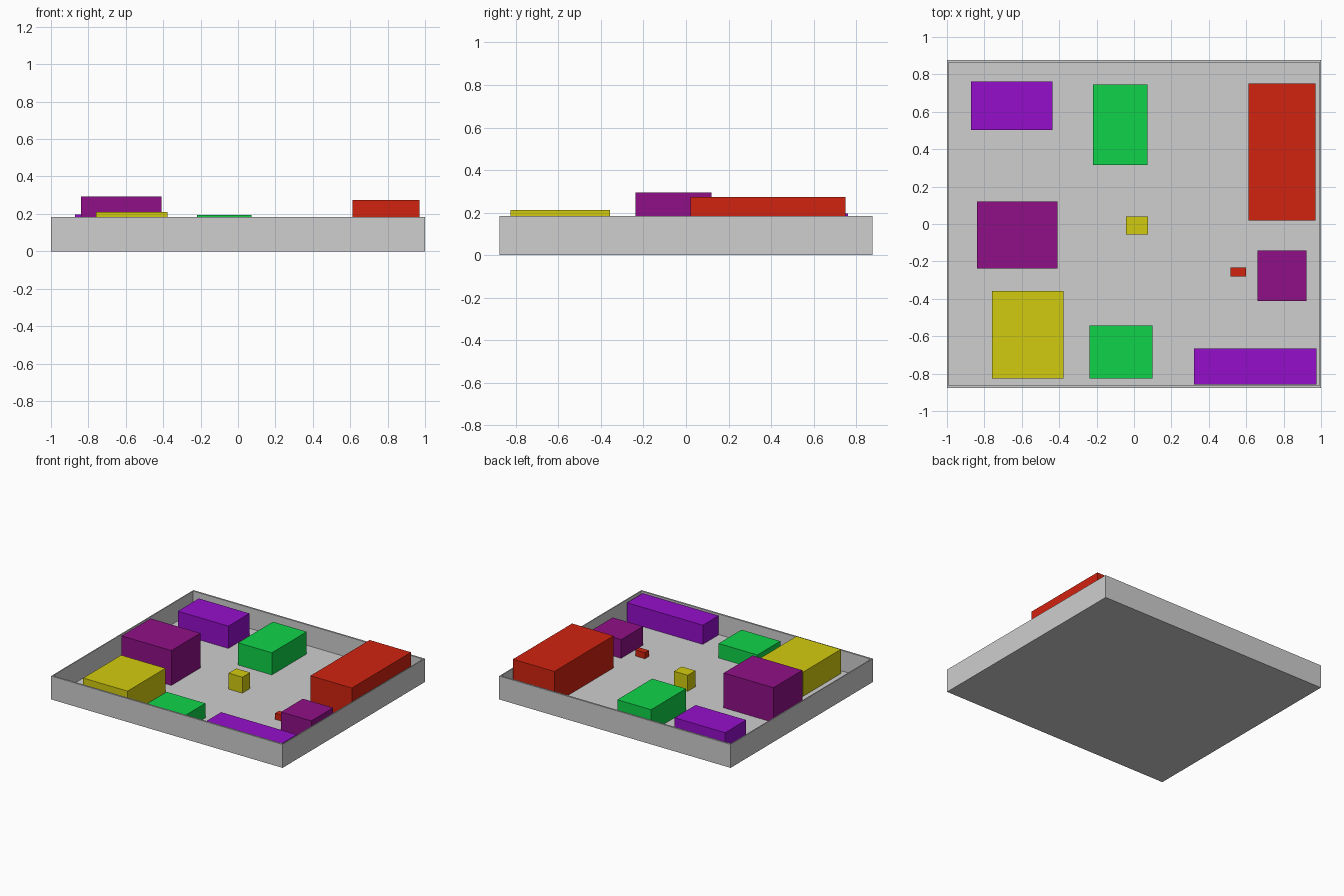
import bpy

if "Cube" in bpy.data.objects:
    bpy.data.objects.remove(bpy.data.objects["Cube"])


def material(name, rgb):
    m = bpy.data.materials.new(name)
    m.diffuse_color = (*rgb, 1.0)
    m.use_nodes = True
    m.node_tree.nodes["Principled BSDF"].inputs["Base Color"].default_value = m.diffuse_color
    return m


MATS = {
    "grey": material("light grey", (0.62, 0.62, 0.62)),
    "red": material("red", (0.64, 0.017, 0.005)),
    "green": material("green", (0.005, 0.65, 0.068)),
    "yellow": material("yellow", (0.65, 0.60, 0.005)),
    "magenta": material("magenta purple", (0.275, 0.005, 0.24)),
    "violet": material("violet", (0.30, 0.0045, 0.60)),
}


def box(name, x0, x1, y0, y1, z0, z1, colour):
    bpy.ops.mesh.primitive_cube_add(size=1)
    ob = bpy.context.object
    ob.name = name
    for v in ob.data.vertices:
        v.co = (x1 if v.co.x > 0 else x0,
                y1 if v.co.y > 0 else y0,
                z1 if v.co.z > 0 else z0)
    ob.data.materials.append(MATS[colour])
    return ob


# Open tray: floor and four thin walls
HX, HY, TOP, FLOOR = 1.0, 0.878, 0.183, 0.022
TX, TY = 0.008, 0.014
box("tray_floor", -HX + TX, HX - TX, -HY + TY, HY - TY, 0, FLOOR, "grey")
for side, label in ((-1, "left"), (1, "right")):
    a, b = sorted((side * HX, side * (HX - TX)))
    box(label + "_wall", a, b, -HY + TY, HY - TY, 0, TOP, "grey")
for side, label in ((-1, "front"), (1, "back")):
    a, b = sorted((side * HY, side * (HY - TY)))
    box(label + "_wall", -HX, HX, a, b, 0, TOP, "grey")

# Blocks standing in the tray: name, x0, x1, y0, y1, top, colour
BLOCKS = [
    ("back_left_block", -0.872, -0.435, 0.502, 0.762, 0.196, "violet"),
    ("back_middle_block", -0.220, 0.072, 0.315, 0.745, 0.195, "green"),
    ("back_right_block", 0.612, 0.970, 0.020, 0.750, 0.273, "red"),
    ("left_block", -0.840, -0.410, -0.237, 0.120, 0.294, "magenta"),
    ("front_left_block", -0.760, -0.377, -0.825, -0.357, 0.211, "yellow"),
    ("front_middle_block", -0.237, 0.098, -0.825, -0.543, 0.135, "green"),
    ("front_right_block", 0.320, 0.975, -0.857, -0.665, 0.172, "violet"),
    ("right_block", 0.660, 0.922, -0.412, -0.142, 0.168, "magenta"),
    ("small_right_cube", 0.517, 0.600, -0.280, -0.232, 0.070, "red"),
    ("small_middle_cube", -0.043, 0.076, -0.055, 0.040, 0.147, "yellow"),
]
for name, x0, x1, y0, y1, top, colour in BLOCKS:
    box(name, x0, x1, y0, y1, 0.003, top, colour)
